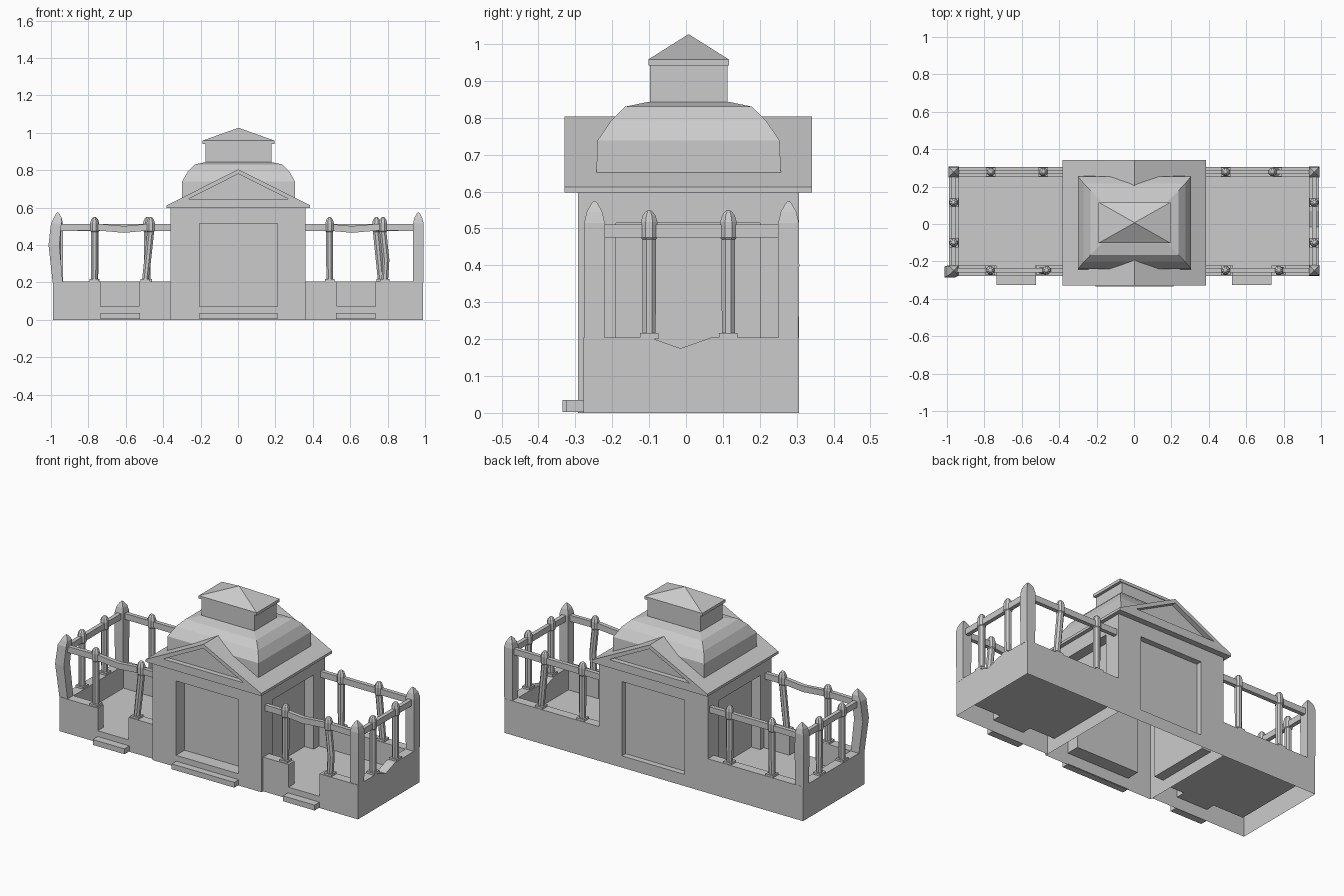
import bpy, bmesh, math

if "Cube" in bpy.data.objects:
    bpy.data.objects.remove(bpy.data.objects["Cube"])

def finish(name, bm):
    bmesh.ops.remove_doubles(bm, verts=bm.verts, dist=0.0001)
    bmesh.ops.recalc_face_normals(bm, faces=bm.faces)
    me = bpy.data.meshes.new(name)
    bm.to_mesh(me)
    bm.free()
    ob = bpy.data.objects.new(name, me)
    bpy.context.collection.objects.link(ob)
    return ob

def quad(bm, pts):
    bm.faces.new([bm.verts.new(p) for p in pts])

def loft(name, rings):
    """Skin a list of equal-length rings and cap both ends."""
    bm = bmesh.new()
    vs = [[bm.verts.new(p) for p in r] for r in rings]
    n = len(vs[0])
    for a, b in zip(vs, vs[1:]):
        for i in range(n):
            bm.faces.new((a[i], a[(i + 1) % n], b[(i + 1) % n], b[i]))
    bm.faces.new(vs[0])
    bm.faces.new(vs[-1])
    return finish(name, bm)

def rect(cx, cy, hx, hy, z):
    return [(cx + a * hx, cy + b * hy, z) for a, b in ((-1, -1), (1, -1), (1, 1), (-1, 1))]

def circle(cx, cy, r, z, n=8):
    return [(cx + r * math.cos(math.tau * (i + .5) / n), cy + r * math.sin(math.tau * (i + .5) / n), z)
            for i in range(n)]

def box(name, x0, x1, y0, y1, z0, z1):
    c = ((x0 + x1) / 2, (y0 + y1) / 2, (x1 - x0) / 2, (y1 - y0) / 2)
    return loft(name, [rect(*c, z0), rect(*c, z1)])

def relief(bm, us, vs, depth, place):
    """Stepped surface over a grid; depth(i, j) is None where it stays open."""
    nu, nv = len(us) - 1, len(vs) - 1
    for i in range(-1, nu):
        for j in range(-1, nv):
            d = depth(i, j)
            if i >= 0 and j >= 0:
                quad(bm, [place(us[i + a], vs[j + b], d) for a, b in ((0, 0), (1, 0), (1, 1), (0, 1))])
    for i in range(-1, nu):
        for j in range(-1, nv):
            if j >= 0:
                a, b = depth(i, j), depth(i + 1, j)
                if None not in (a, b) and a != b:
                    u = us[i + 1]
                    quad(bm, [place(u, vs[j], a), place(u, vs[j + 1], a), place(u, vs[j + 1], b), place(u, vs[j], b)])
            if i >= 0:
                a, b = depth(i, j), depth(i, j + 1)
                if None not in (a, b) and a != b:
                    v = vs[j + 1]
                    quad(bm, [place(us[i], v, a), place(us[i + 1], v, a), place(us[i + 1], v, b), place(us[i], v, b)])

# Terraces: sunken floor, parapet and a gateway in front
XS = [.36, .53, .735, .935, .99]
YS = [-.278, -.222, -.1, -.015, .07, .25, .306]
def terrace_height(i, j):
    if i < 0:
        return None
    if i > 3 or j < 0 or j > 5:
        return 0
    wall = i == 3 or j in (0, 5)
    return .205 if wall and (i, j) != (1, 0) else .07

for s, side in ((-1, "left"), (1, "right")):
    bm = bmesh.new()
    relief(bm, XS, YS, terrace_height, lambda u, v, d: (s * u, v, d))
    for v in bm.verts:  # worn dip in the right end parapet
        if v.co.x > .9 and abs(v.co.y + .015) < .001 and v.co.z > .2:
            v.co.z = .175
    finish(side + "_terrace", bm)
    box(side + "_terrace_step", *sorted((s * .525, s * .735)), -.325, -.278, .003, .035)

# Main body: four walls with recessed panels
bm = bmesh.new()
VS = [0, .07, .515, .605]
def panel(depth):
    def f(i, j):
        if not (0 <= i < 3 and 0 <= j < 3):
            return None
        return depth if (i, j) == (1, 1) else 0
    return f
FX, SY = [-.36, -.205, .21, .362], [-.293, -.19, .2, .306]
relief(bm, FX, VS, panel(.08), lambda u, v, d: (u, -.293 + d, v))
relief(bm, FX, VS, panel(.035), lambda u, v, d: (u, .306 - d, v))
relief(bm, SY, VS, panel(.06), lambda u, v, d: (-.36 + d, u, v))
relief(bm, SY, VS, panel(.06), lambda u, v, d: (.362 - d, u, v))
finish("main_walls", bm)
box("front_step", -.205, .21, -.335, -.29, .003, .035)

# Gabled roof with sunken triangular pediments
OUT = [(-.381, .597), (.385, .597), (.385, .612), (.002, .804), (-.381, .612)]
INN = [(-.265, .645), (.27, .645), (.002, .78)]
bm = bmesh.new()
for y, inner in ((-.33, -.3), (.342, .312)):
    o = [(x, y, z) for x, z in OUT]
    t = [(x, y, z) for x, z in INN]
    b = [(x, inner, z) for x, z in INN]
    for f in ((o[0], o[1], t[1], t[0]), (o[1], o[2], t[1]), (o[2], o[3], t[2], t[1]),
              (o[3], o[4], t[0], t[2]), (o[4], o[0], t[0]), b):
        quad(bm, f)
    for i in range(3):
        k = (i + 1) % 3
        quad(bm, (t[i], t[k], b[k], b[i]))
for p, q in zip(OUT, OUT[1:] + OUT[:1]):
    quad(bm, [(p[0], -.33, p[1]), (q[0], -.33, q[1]), (q[0], .342, q[1]), (p[0], .342, p[1])])
finish("gable_roof", bm)

# Four-sided dome, lantern and lantern cap
CY = .007
loft("dome", [rect(.003, CY, hx, hy, z) for hx, hy, z in (
    (.302, .25, .65), (.302, .247, .738), (.272, .21, .792), (.235, .172, .83), (.175, .11, .843))])
loft("lantern", [rect(.002, CY, .176, .105, z) for z in (.84, .942)])
loft("lantern_cap", [rect(.003, CY, hx, hy, z) for hx, hy, z in (
    (.192, .109, .941), (.192, .109, .958), (.001, .001, 1.026))])

# Square corner posts with pointed tops (the front left one bows outward)
FY, BY, EX = -.248, .278, .964
for x in (-EX, EX):
    for y in (FY, BY):
        bow = .02 if x < 0 and y < 0 else 0
        prof = ((.2, .027, 0), (.40, .029, 1), (.515, .028, .4), (.545, .021, 0), (.565, .01, 0), (.574, .003, 0))
        loft("corner_post", [rect(x - bow * k, y - bow * k * .4, h, h, z) for z, h, k in prof])

# Slim posts: foot, shaft, rounded cap; base, middle and top x differ where they lean
def slim_post(x, y, mid=0, top=0):
    loft("post_foot", [rect(x, y, .025, .025, z) for z in (.2, .217)])
    prof = ((.215, .019, 0), (.32, .02, mid), (.47, .02, top), (.475, .024, top), (.518, .024, top),
            (.535, .019, top), (.546, .01, top), (.55, .003, top))
    loft("slim_post", [circle(x + k, y, r, z) for z, r, k in prof])

slim_post(-.768, FY)
slim_post(-.495, FY, .012, .028)
slim_post(.49, FY)
slim_post(.785, FY, .006, -.01)
for x in (-.765, -.485, .49):
    slim_post(x, BY)
slim_post(.765, BY, -.01, -.025)
for x in (-EX, EX):
    for y in (-.1, .115):
        slim_post(x, y)

# Handrails, the front ones sagging over the gateways
def rail(name, pts, along_x):
    w, h = .012, .018
    rings = []
    for x, y, z in pts:
        rings.append([(x, y + a * w, z + b * h) if along_x else (x + a * w, y, z + b * h)
                      for a, b in ((-1, -1), (1, -1), (1, 1), (-1, 1))])
    loft(name, rings)

for s in (-1, 1):
    rail("front_rail", [(s * x, FY, z) for x, z in ((.36, .493), (.5, .493), (.61, .483), (.75, .495), (.95, .493))], True)
    rail("back_rail", [(s * .36, BY, .493), (s * .95, BY, .493)], True)
    rail("end_rail", [(s * EX, FY, .493), (s * EX, BY, .493)], False)
